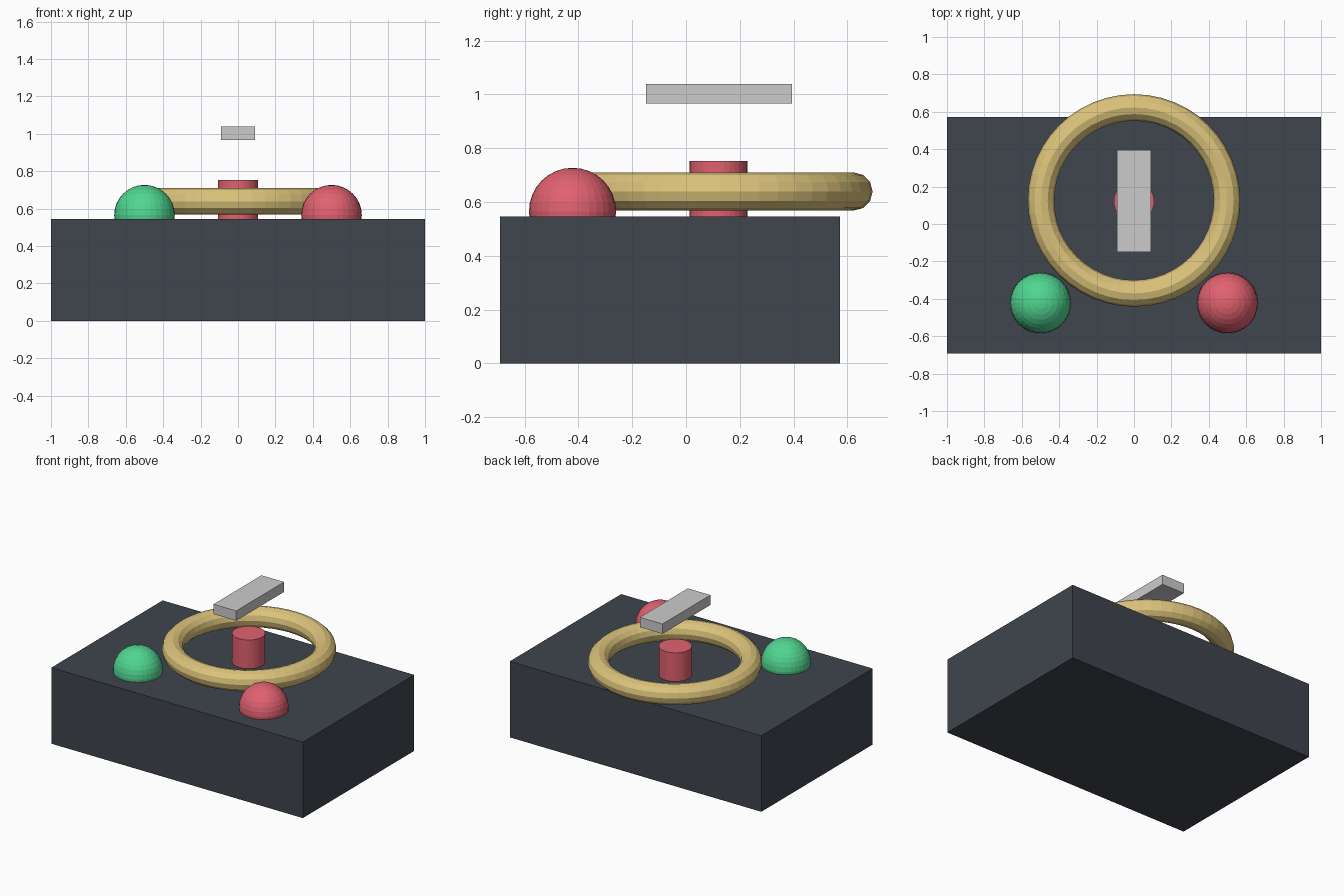
import bpy

if "Cube" in bpy.data.objects:
    bpy.data.objects.remove(bpy.data.objects["Cube"])


def material(name, rgb):
    m = bpy.data.materials.new(name)
    m.diffuse_color = (*rgb, 1)
    m.use_nodes = True
    m.node_tree.nodes["Principled BSDF"].inputs["Base Color"].default_value = m.diffuse_color
    return m


def finish(name, mat=None):
    ob = bpy.context.object
    ob.name = name
    if mat:
        ob.data.materials.append(mat)
    return ob


def block(name, lo, hi, mat=None):
    centre = [(a + b) / 2 for a, b in zip(lo, hi)]
    bpy.ops.mesh.primitive_cube_add(size=1, location=centre)
    bpy.context.object.scale = [b - a for a, b in zip(lo, hi)]
    bpy.ops.object.transform_apply(location=False, rotation=False, scale=True)
    return finish(name, mat)


dark = material("dark", (0.05, 0.06, 0.075))
gold = material("gold", (0.72, 0.55, 0.2))
red = material("red", (0.75, 0.12, 0.16))
green = material("green", (0.08, 0.67, 0.28))

# Heavy base block
block("base", (-1, -0.692, 0), (1, 0.573, 0.546), dark)

# Ring hovering just above the base
bpy.ops.mesh.primitive_torus_add(major_radius=0.497, minor_radius=0.071,
                                 major_segments=48, minor_segments=12,
                                 location=(0, 0.126, 0.639))
finish("ring", gold)

# Central post
bpy.ops.mesh.primitive_cylinder_add(vertices=32, radius=0.108, depth=0.216,
                                    location=(0, 0.121, 0.644))
finish("post", red)

# Two round buttons, half sunk into the base
for name, x, mat in (("left_button", -0.5, green), ("right_button", 0.5, red)):
    bpy.ops.mesh.primitive_uv_sphere_add(segments=32, ring_count=16, radius=0.162,
                                         location=(x, -0.422, 0.565))
    finish(name, mat)

# Floating pointer bar
block("pointer_bar", (-0.09, -0.149, 0.967), (0.09, 0.395, 1.038))
